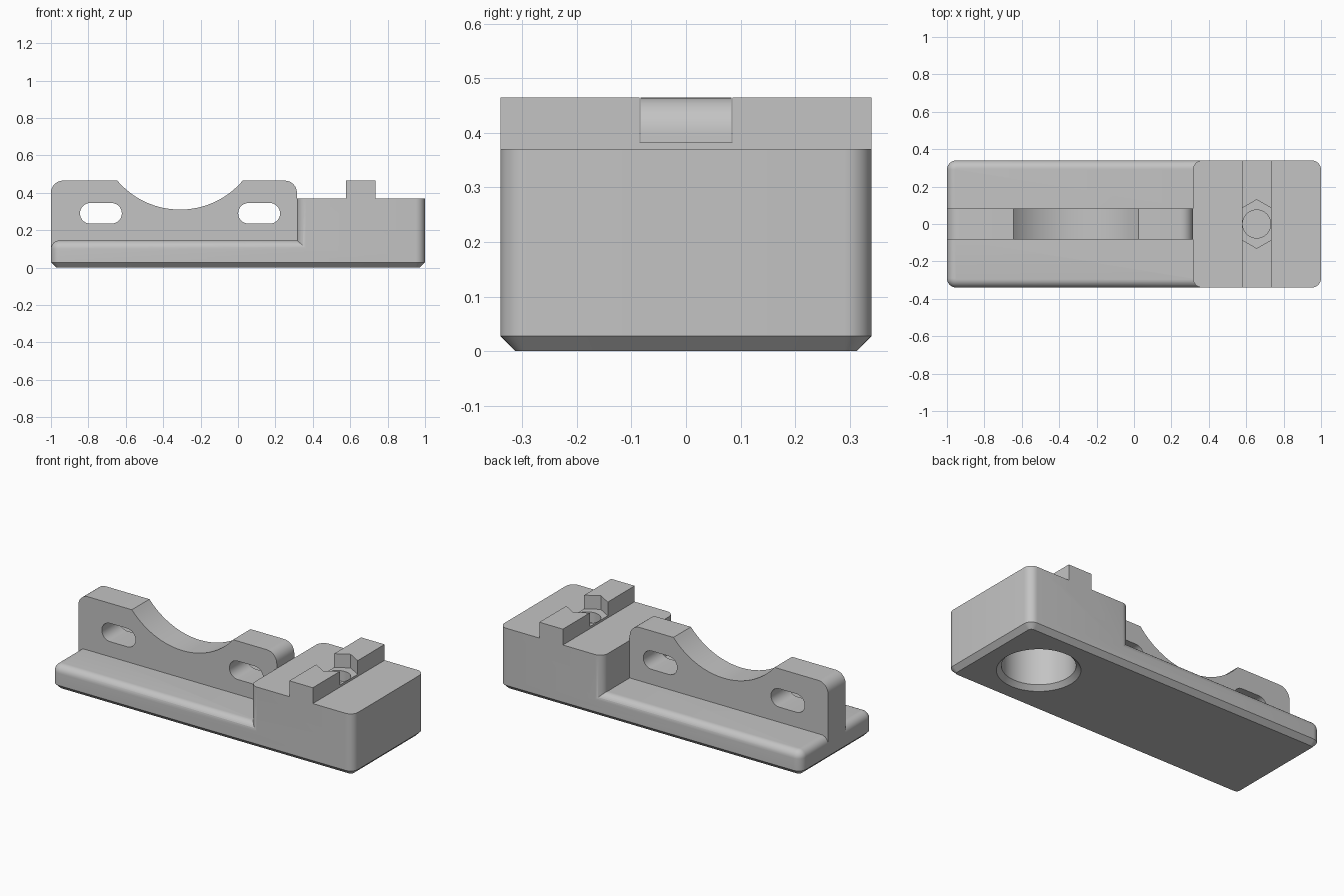
import bpy
import bmesh
from math import pi, sin, cos, asin, sqrt

cube = bpy.data.objects.get("Cube")
if cube:
    bpy.data.objects.remove(cube, do_unlink=True)

grey = bpy.data.materials.new("plain grey")
grey.use_nodes = True
grey.diffuse_color = (0.55, 0.55, 0.55, 1)
grey.node_tree.nodes["Principled BSDF"].inputs["Base Color"].default_value = grey.diffuse_color


def loft(name, rings):
    """Skin closed rings of equal length and cap both ends."""
    bm = bmesh.new()
    loops = [[bm.verts.new(p) for p in ring] for ring in rings]
    n = len(loops[0])
    for a, b in zip(loops, loops[1:]):
        for i in range(n):
            j = (i + 1) % n
            bm.faces.new((a[i], a[j], b[j], b[i]))
    bm.faces.new(loops[0][::-1])
    bm.faces.new(loops[-1])
    bmesh.ops.recalc_face_normals(bm, faces=bm.faces)
    mesh = bpy.data.meshes.new(name)
    bm.to_mesh(mesh)
    bm.free()
    mesh.materials.append(grey)
    obj = bpy.data.objects.new(name, mesh)
    bpy.context.collection.objects.link(obj)
    return obj


def arc(cx, cy, r, start, end, steps=8):
    return [(cx + r * cos(start + (end - start) * i / steps),
             cy + r * sin(start + (end - start) * i / steps)) for i in range(steps + 1)]


def rounded_rect(x0, x1, y0, y1, r):
    corners = [(x1 - r, y1 - r), (x0 + r, y1 - r), (x0 + r, y0 + r), (x1 - r, y0 + r)]
    return [p for k, (cx, cy) in enumerate(corners)
            for p in arc(cx, cy, r, k * pi / 2, (k + 1) * pi / 2)]


def rounded_slab(name, x0, x1, layers):
    """Stack of rounded rectangles; each layer is (inset, z)."""
    return loft(name, [[(x, y, z) for x, y in rounded_rect(
        x0 + d, x1 - d, -HALF + d, HALF - d, CORNER - d)] for d, z in layers])


def side_prism(name, outline, half):
    """Extrude an x-z outline along y."""
    return loft(name, [[(x, y, z) for x, z in outline] for y in (-half, half)])


def turned(name, x, layers, sides=64):
    """Upright cylinder, cone or hexagon; each layer is (radius, z)."""
    return loft(name, [[(x + r * sin(2 * pi * i / sides), r * cos(2 * pi * i / sides), z)
                        for i in range(sides)] for r, z in layers])


def combine(target, tool, operation):
    mod = target.modifiers.new(tool.name, "BOOLEAN")
    mod.object = tool
    mod.operation = operation
    mod.solver = "EXACT"
    bpy.context.view_layer.objects.active = target
    bpy.ops.object.modifier_apply(modifier=mod.name)
    bpy.data.objects.remove(tool, do_unlink=True)


HALF, CORNER, CHAMFER = 0.34, 0.05, 0.028
STEP, RAIL = 0.315, 0.656
TOP = 0.465

# Base plate: chamfered below, rounded over on top
FILLET = 0.045
roll = [(FILLET * (1 - cos(t * pi / 16)), 0.1 + FILLET * sin(t * pi / 16)) for t in range(9)]
body = rounded_slab("mount_body", -1, 1, [(CHAMFER, 0), (0, CHAMFER)] + roll)

# Raised end block
block = rounded_slab("end_block", STEP, 1, [(0, 0.06), (0, 0.37)])

# Cross rail on the block
rail = side_prism("cross_rail", [(RAIL - 0.078, 0.3), (RAIL + 0.078, 0.3),
                                 (RAIL + 0.078, TOP), (RAIL - 0.078, TOP)], HALF)

# Upright web with a curved cradle
R, DIP, MID, ROUND = 0.44, 0.31, -0.31, 0.065
sweep = asin(sqrt(R * R - (R + DIP - TOP) ** 2) / R)
web_outline = [(-1, 0.06), (STEP, 0.06)]
web_outline += arc(STEP - ROUND, TOP - ROUND, ROUND, 0, pi / 2)
web_outline += arc(MID, DIP + R, R, -pi / 2 + sweep, -pi / 2 - sweep, 32)
web_outline += arc(-1 + ROUND, TOP - ROUND, ROUND, pi / 2, pi)
web = side_prism("upright_web", web_outline, 0.083)

for part in (block, rail, web):
    combine(body, part, "UNION")

# Slots through the web
for cx in (-0.733, 0.113):
    slot = side_prism("slot_cutter",
                      rounded_rect(cx - 0.112, cx + 0.112, 0.235, 0.345, 0.0549), 0.2)
    combine(body, slot, "DIFFERENCE")

# Nut seat and pin hole in the rail, countersunk round pocket below
cutters = [
    turned("nut_cutter", RAIL, [(0.13, 0.383), (0.13, 0.6)], 6),
    turned("pin_cutter", RAIL, [(0.075, 0.32), (0.075, 0.6)]),
    turned("pocket_cutter", RAIL, [(0.249, -0.026), (0.197, 0.026), (0.197, 0.27)]),
]
for cutter in cutters:
    combine(body, cutter, "DIFFERENCE")

bpy.ops.object.select_all(action="DESELECT")
body.select_set(True)
bpy.context.view_layer.objects.active = body
bpy.ops.object.shade_smooth_by_angle(angle=pi / 6)
